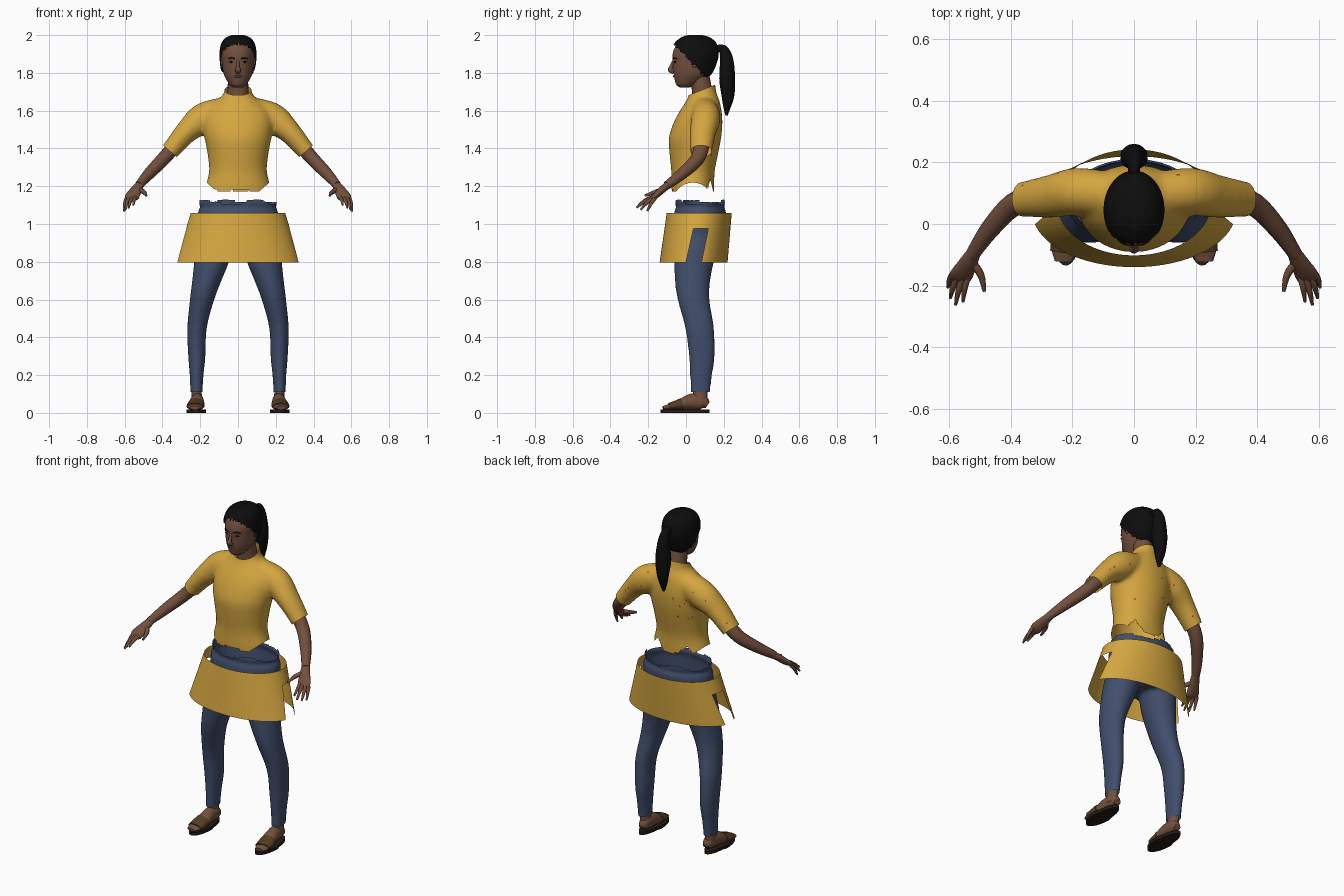
import bpy, bmesh, math, random
from mathutils import Vector, Matrix

random.seed(4)
if "Cube" in bpy.data.objects:
    bpy.data.objects.remove(bpy.data.objects["Cube"])


def material(name, rgb):
    m = bpy.data.materials.new(name)
    m.use_nodes = True
    m.diffuse_color = (*rgb, 1)
    bsdf = next(n for n in m.node_tree.nodes if n.type == 'BSDF_PRINCIPLED')
    bsdf.inputs["Base Color"].default_value = (*rgb, 1)
    bsdf.inputs["Roughness"].default_value = 0.8
    return m


SKIN = material("brown skin", (.17, .08, .047))
LIP = material("dark lip", (.11, .04, .028))
GOLD = material("gold cloth", (.66, .38, .05))
DENIM = material("blue denim", (.053, .076, .15))
HAIR = material("black hair", (.004, .004, .004))
SOLE = material("dark sole", (.018, .011, .008))
STRAP = material("brown leather", (.09, .045, .016))
RED = material("red spots", (.35, .05, .025))


def smooth_path(pts, steps):
    """Catmull-Rom interpolation of positions and radii."""
    out = []
    for i in range(len(pts) - 1):
        p = [pts[max(i - 1, 0)], pts[i], pts[i + 1], pts[min(i + 2, len(pts) - 1)]]
        for k in range(steps):
            t = k / steps
            out.append([b + .5 * t * (c - a + t * (2 * a - 5 * b + 4 * c - d
                        + t * (3 * (b - c) + d - a))) for a, b, c, d in zip(*p)])
    return out + [list(pts[-1])]


def sweep(bm, pts, level=False, ref='Y', n=20, steps=4):
    """Closed tube through (x, y, z, radius, radius along ref)."""
    path = smooth_path(pts, steps)
    rings = []
    for i, p in enumerate(path):
        c = Vector(p[:3])
        t = Vector(path[min(i + 1, len(path) - 1)][:3]) - Vector(path[max(i - 1, 0)][:3])
        t = Vector((0, 0, 1)) if level else t.normalized()
        u = Vector((0, 1, 0)) if ref == 'Y' else Vector((1, 0, 0))
        u = (u - t * t.dot(u)).normalized()
        v = t.cross(u)
        angles = [2 * math.pi * k / n for k in range(n)]
        rings.append([bm.verts.new(c + v * p[3] * math.cos(a) + u * p[4] * math.sin(a)) for a in angles])
    for r, q in zip(rings, rings[1:]):
        for k in range(n):
            bm.faces.new((r[k], r[(k + 1) % n], q[(k + 1) % n], q[k]))
    bm.faces.new(rings[0])
    bm.faces.new(rings[-1])


def blob(bm, loc, size):
    bmesh.ops.create_uvsphere(bm, u_segments=16, v_segments=10, radius=1,
                              matrix=Matrix.Translation(loc) @ Matrix.Diagonal((*size, 1)))


def finish(name, bm, *mats, fuse=False, normals=True):
    if normals:
        bmesh.ops.recalc_face_normals(bm, faces=bm.faces[:])
    me = bpy.data.meshes.new(name)
    bm.to_mesh(me)
    bm.free()
    ob = bpy.data.objects.new(name, me)
    bpy.context.collection.objects.link(ob)
    if fuse:  # blend overlapping volumes into one skin
        r = ob.modifiers.new("fuse", 'REMESH')
        r.mode, r.voxel_size = 'VOXEL', .011
        s = ob.modifiers.new("relax", 'SMOOTH')
        s.factor, s.iterations = .5, 8
        dg = bpy.context.evaluated_depsgraph_get()
        ob.data = bpy.data.meshes.new_from_object(ob.evaluated_get(dg))
        ob.modifiers.clear()
    shade(ob, mats)
    return ob


def shade(ob, mats):
    ob.data.materials.clear()
    for m in mats:
        ob.data.materials.append(m)
    ob.data.polygons.foreach_set("use_smooth", [True] * len(ob.data.polygons))
    ob.data.set_sharp_from_angle(angle=math.radians(55))


def trim(ob, planes, drop=lambda c: False, paint=None):
    """Cut open ends off a closed form, drop and paint faces by rule."""
    bm = bmesh.new()
    bm.from_mesh(ob.data)
    for co, no in planes:
        bmesh.ops.bisect_plane(bm, geom=bm.verts[:] + bm.edges[:] + bm.faces[:],
                               plane_co=co, plane_no=no, clear_outer=True)
    gone = [f for f in bm.faces if drop(f.calc_center_median())]
    bmesh.ops.delete(bm, geom=gone, context='FACES')
    for f in bm.faces:
        f.material_index = 1 if paint and paint(f) else 0
    bm.to_mesh(ob.data)
    bm.free()


def flip(pts, s):
    return [(p[0] * s, *p[1:]) for p in pts]


def stack(rows):
    """Rows of z, half width, front y, back y into level rings."""
    return [(0, (f + b) / 2, z, w, (b - f) / 2) for z, w, f, b in rows]


# Shirt: torso and sleeves fused, then opened at neck, cuffs and hem
bm = bmesh.new()
sweep(bm, stack([(1.12, .175, -.075, .147), (1.19, .174, -.078, .15), (1.28, .153, -.078, .152),
                 (1.38, .163, -.088, .172), (1.46, .178, -.09, .187), (1.54, .185, -.064, .193),
                 (1.6, .17, -.032, .188), (1.65, .12, 0, .178), (1.69, .077, .016, .163),
                 (1.77, .066, .026, .15)]), level=True, n=32)
for s in (1, -1):
    sweep(bm, flip([(.06, .095, 1.61, .065, .07), (.18, .105, 1.56, .083, .078), (.27, .09, 1.49, .062, .07),
                    (.36, .08, 1.385, .049, .058), (.44, .07, 1.285, .045, .052)], s))
shirt = finish("shirt", bm, GOLD, RED, fuse=True)
trim(shirt, [((0, .085, 1.71), (0, -.4, 1))]
     + [((s * .36, .08, 1.385), (s * .65, 0, -.76)) for s in (1, -1)],
     lambda c: c.z < 1.178 + .014 * math.sin(c.x * 38 + 1) * math.sin(c.y * 25 + 2)
     + (max(0, .045 - abs(abs(c.x) - .1)) if c.y > .06 else 0),
     lambda f: f.normal.y > .4 and 1.35 < f.calc_center_median().z < 1.64 and random.random() < .008)

# Trousers: hips and legs fused, then opened at waist and ankles
bm = bmesh.new()
sweep(bm, stack([(.86, .17, -.05, .16), (.95, .215, -.065, .2), (1.03, .215, -.065, .21),
                 (1.07, .212, -.062, .212), (1.09, .198, -.05, .198), (1.11, .209, -.06, .208),
                 (1.16, .195, -.05, .2)]), level=True, n=32)
for s in (1, -1):
    sweep(bm, flip([(.11, .07, .97, .1, .115), (.135, .045, .82, .095, .107), (.165, .035, .7, .078, .094),
                    (.19, .04, .6, .065, .085), (.217, .072, .45, .052, .077), (.218, .084, .3, .046, .069),
                    (.219, .08, .2, .037, .059), (.22, .076, .11, .032, .053),
                    (.22, .076, .06, .032, .053)], s), level=True)
trousers = finish("trousers", bm, DENIM, fuse=True)
trim(trousers, [((0, 0, .11), (0, 0, -1)), ((0, 0, 1.13), (0, 0, 1))],
     lambda c: c.z > 1.118 + .012 * math.sin(c.x * 22 + c.y * 15))

# Skirt: flared open sheet, slit on both sides
bm = bmesh.new()
rows, cols = 13, 96
grid = []
for j in range(rows + 1):
    f = j / rows
    ring = []
    for i in range(cols):
        a = 2 * math.pi * (i + .5) / cols
        a += .16 * f * math.cos(a)
        ring.append(bm.verts.new(((.33 - .08 * f) * math.cos(a),
                                  .04 + .03 * f + (.18 - .008 * f) * math.sin(a), .795 + .263 * f)))
    grid.append(ring)
for j in range(rows):
    for i in range(cols):
        a = 2 * math.pi * (i + 1) / cols
        if j / rows < .64 and abs(math.sin(a)) < .2:
            continue
        k = (i + 1) % cols
        bm.faces.new((grid[j][i], grid[j][k], grid[j + 1][k], grid[j + 1][i]))
finish("skirt", bm, GOLD, normals=False)

# Head, neck, nose and ears
head_rows = [(1.722, .022, -.03, .02), (1.735, .042, -.05, .05), (1.765, .062, -.06, .095),
             (1.80, .077, -.066, .13), (1.86, .085, -.07, .155), (1.9, .086, -.071, .16),
             (1.945, .076, -.052, .148), (1.975, .052, -.018, .115), (1.988, .02, .02, .075)]
bm = bmesh.new()
sweep(bm, stack(head_rows), level=True, n=40, steps=5)
sweep(bm, [(0, .09, 1.64, .062, .056), (0, .086, 1.7, .056, .054), (0, .072, 1.78, .053, .053),
           (0, .06, 1.84, .05, .05)], level=True)
sweep(bm, [(0, -.064, 1.868, .006, .007), (0, -.077, 1.835, .01, .009), (0, -.083, 1.815, .013, .015),
           (0, -.066, 1.802, .008, .012)], ref='X', n=12)
for s in (1, -1):
    blob(bm, (s * .086, .045, 1.855), (.008, .017, .028))
finish("head", bm, SKIN)

# Eyes, brows and lips
bm = bmesh.new()
for s in (1, -1):
    blob(bm, (s * .034, -.058, 1.858), (.013, .006, .005))
    sweep(bm, flip([(.016, -.068, 1.874, .003, .003), (.034, -.063, 1.88, .003, .004),
                    (.054, -.049, 1.874, .002, .003)], s), n=8)
finish("eyes_and_brows", bm, HAIR)
bm = bmesh.new()
blob(bm, (0, -.061, 1.782), (.021, .007, .007))
finish("lips", bm, LIP)

# Hair cap with a swept-back hairline, and ponytail
bm = bmesh.new()
sweep(bm, stack([(z + .012 * min(1, (z - 1.722) / .2), w + .012, f - .009, b + .013)
                 for z, w, f, b in head_rows]), level=True, n=64, steps=7)
hair = finish("hair", bm, HAIR)
trim(hair, [], lambda c: c.z < max(1.765, 1.942 - 1.05 * (c.y + .055) + .006 * math.sin(c.x * 300)))
bm = bmesh.new()
sweep(bm, [(0, .155, 1.925, .018, .018), (0, .195, 1.925, .025, .022), (0, .215, 1.87, .035, .033),
           (0, .218, 1.77, .042, .045), (0, .222, 1.68, .034, .034), (0, .217, 1.62, .02, .022),
           (0, .215, 1.575, .006, .008)], ref='X', n=18)
finish("ponytail", bm, HAIR)

# Fingers as base to tip
fingers = [((.54, -.17, 1.143), (.555, -.252, 1.1)), ((.558, -.178, 1.138), (.579, -.262, 1.086)),
           ((.576, -.175, 1.135), (.596, -.24, 1.075)), ((.59, -.165, 1.135), (.604, -.205, 1.068))]
for s, side in ((1, "left"), (-1, "right")):
    # Forearm and hand
    bm = bmesh.new()
    sweep(bm, flip([(.32, .087, 1.43, .038, .042), (.395, .06, 1.345, .036, .038),
                    (.47, -.02, 1.267, .031, .031), (.525, -.1, 1.205, .022, .023)], s))
    sweep(bm, flip([(.517, -.088, 1.213, .02, .022), (.54, -.13, 1.178, .019, .031),
                    (.562, -.168, 1.143, .015, .038), (.57, -.185, 1.13, .007, .028)], s), ref='X')
    for b, t in fingers:
        mid = (Vector(b) + Vector(t)) / 2 + Vector((.002, 0, .007))
        sweep(bm, flip([(*b, .011, .011), (*mid, .0095, .0095), (*t, .005, .005)], s), ref='X', n=10)
    sweep(bm, flip([(.53, -.118, 1.185, .013, .013), (.497, -.165, 1.168, .012, .012),
                    (.486, -.218, 1.15, .006, .006)], s), ref='X', n=10)
    finish(side + "_arm", bm, SKIN)

    # Foot and ankle
    bm = bmesh.new()
    sweep(bm, flip([(.215, .115, .042, .018, .02), (.215, .085, .058, .04, .032), (.217, .03, .06, .042, .036),
                    (.22, -.03, .044, .027, .042), (.226, -.08, .033, .017, .042),
                    (.229, -.122, .027, .009, .028)], s), ref='X')
    sweep(bm, flip([(.218, .07, .05, .032, .042), (.219, .076, .1, .027, .038),
                    (.22, .076, .16, .027, .04)], s), level=True)
    finish(side + "_foot", bm, SKIN)

    # Sandal strap and sole
    bm = bmesh.new()
    sweep(bm, flip([(.221, -.02, .046, .033, .045), (.224, -.055, .039, .026, .047),
                    (.227, -.09, .033, .019, .045)], s), ref='X')
    finish(side + "_sandal_strap", bm, STRAP)
    bm = bmesh.new()
    sweep(bm, flip([(.221, -.005, 0, .051, .13), (.221, -.005, .018, .051, .13)], s),
          level=True, n=32, steps=1)
    for v in bm.verts:
        if v.co.y > 0:
            v.co.x = s * .217 + (v.co.x - s * .217) * .85
    finish(side + "_sandal_sole", bm, SOLE)
